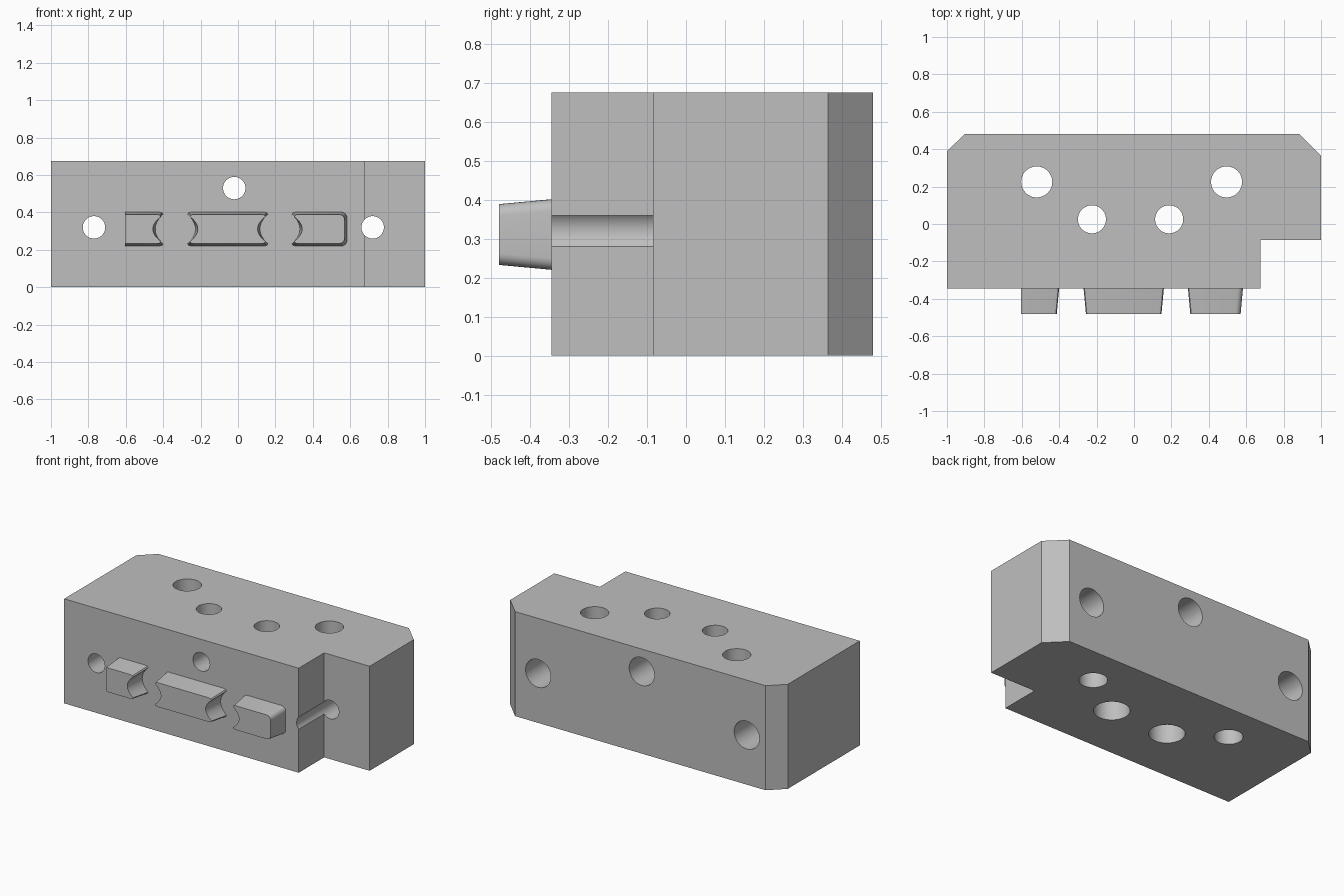
import bpy, bmesh
from math import pi, cos, sin, radians
from mathutils import Vector

cube = bpy.data.objects.get("Cube")
if cube:
    bpy.data.objects.remove(cube, do_unlink=True)

HEIGHT, FRONT, BACK, STEP = 0.675, -0.345, 0.48, -0.085

grey = bpy.data.materials.new("machined grey")
grey.use_nodes = True
colour = (0.52, 0.52, 0.52, 1)
grey.diffuse_color = colour
grey.node_tree.nodes["Principled BSDF"].inputs["Base Color"].default_value = colour


def loft(bm, rings):
    """Skin a list of equal-length closed rings and cap both ends."""
    loops = [[bm.verts.new(p) for p in ring] for ring in rings]
    n = len(loops[0])
    for a, b in zip(loops, loops[1:]):
        for i in range(n):
            j = (i + 1) % n
            bm.faces.new((a[i], a[j], b[j], b[i]))
    bm.faces.new(loops[0])
    bm.faces.new(loops[-1])


def finish(bm, name):
    bmesh.ops.recalc_face_normals(bm, faces=bm.faces[:])
    mesh = bpy.data.meshes.new(name)
    bm.to_mesh(mesh)
    bm.free()
    mesh.materials.append(grey)
    obj = bpy.data.objects.new(name, mesh)
    bpy.context.collection.objects.link(obj)
    return obj


def smooth(obj):
    bpy.ops.object.select_all(action='DESELECT')
    obj.select_set(True)
    bpy.context.view_layer.objects.active = obj
    bpy.ops.object.shade_smooth_by_angle(angle=radians(30))


# Main block: plan outline with a front notch and two chamfered back corners
outline = [(-1, FRONT), (0.675, FRONT), (0.675, STEP), (1, STEP),
           (1, 0.365), (0.885, BACK), (-0.905, BACK), (-1, 0.39)]
bm = bmesh.new()
loft(bm, [[(x, y, z) for x, y in outline] for z in (0, HEIGHT)])
block = finish(bm, "main_block")


# Stepped drill: (distance, radius) sections along one axis
def drill(bm, centre, axis, sections, sides=48):
    axis = Vector(axis)
    u = Vector((1, 0, 0))
    v = axis.cross(u)
    loft(bm, [[Vector(centre) + axis * d
               + (u * cos(2 * pi * i / sides) + v * sin(2 * pi * i / sides)) * r
               for i in range(sides)] for d, r in sections])


bm = bmesh.new()
# Bolt holes from front to back, counterbored at the back
for x, z in [(-0.77, 0.32), (-0.02, 0.53), (0.72, 0.32)]:
    drill(bm, (x, 0, z), (0, 1, 0),
          [(-0.6, 0.06), (0.25, 0.06), (0.25, 0.09), (0.6, 0.09)])
# Plain vertical holes
for x in (-0.52, 0.495):
    drill(bm, (x, 0.225, 0), (0, 0, 1), [(-0.1, 0.083), (0.8, 0.083)])
# Vertical holes counterbored underneath
for x in (-0.225, 0.188):
    drill(bm, (x, 0.025, 0), (0, 0, 1),
          [(-0.1, 0.105), (0.2, 0.105), (0.2, 0.075), (0.8, 0.075)])
cutter = finish(bm, "hole_cutter")
cutter.hide_render = True

cut = block.modifiers.new("holes", 'BOOLEAN')
cut.operation = 'DIFFERENCE'
cut.solver = 'EXACT'
cut.object = cutter
bpy.context.view_layer.objects.active = block
bpy.ops.object.modifier_apply(modifier=cut.name)
bpy.data.objects.remove(cutter, do_unlink=True)
smooth(block)


# Half outline of a lug end, bottom to top, for the +x side (side=1) or -x
def lug_end(kind, x, side, low, high):
    mid, half = (low + high) / 2, (high - low) / 2
    if kind == "flat":
        pts = [(x, low), (x, high)]
    elif kind == "round":
        r = 0.03
        arc = [(r * sin(a), r * (1 - cos(a))) for a in
               [pi / 2 * i / 6 for i in range(7)]]
        pts = [(x - side * (r - dx), low + dz) for dx, dz in arc]
        pts += [(px, 2 * mid - pz) for px, pz in reversed(pts)]
    else:  # concave, with small rounded tips
        pts = [(x - side * 0.02, low), (x - side * 0.005, low + 0.003)]
        for i in range(17):
            t = -1 + i / 8
            pts.append((x - side * 0.042 * (1 - t * t), mid + t * (half - 0.012)))
        pts += [(x - side * 0.005, high - 0.003), (x - side * 0.02, high)]
    return pts


# Three drafted lugs on the front face
def lug(name, x0, x1, left_kind, right_kind):
    rings = []
    for y, draft in ((FRONT + 0.005, 0), (-BACK, 0.013)):
        low, high = 0.22 + draft, 0.402 - draft
        a = x0 + (0 if left_kind == "flat" else draft)
        b = x1 - (0 if right_kind == "flat" else draft)
        ring = lug_end(right_kind, b, 1, low, high)
        ring += reversed(lug_end(left_kind, a, -1, low, high))
        rings.append([(x, y, z) for x, z in ring])
    bm = bmesh.new()
    loft(bm, rings)
    smooth(finish(bm, name))


lug("right_lug", -0.605, -0.4, "flat", "concave")
lug("middle_lug", -0.27, 0.16, "concave", "concave")
lug("left_lug", 0.288, 0.583, "concave", "round")
